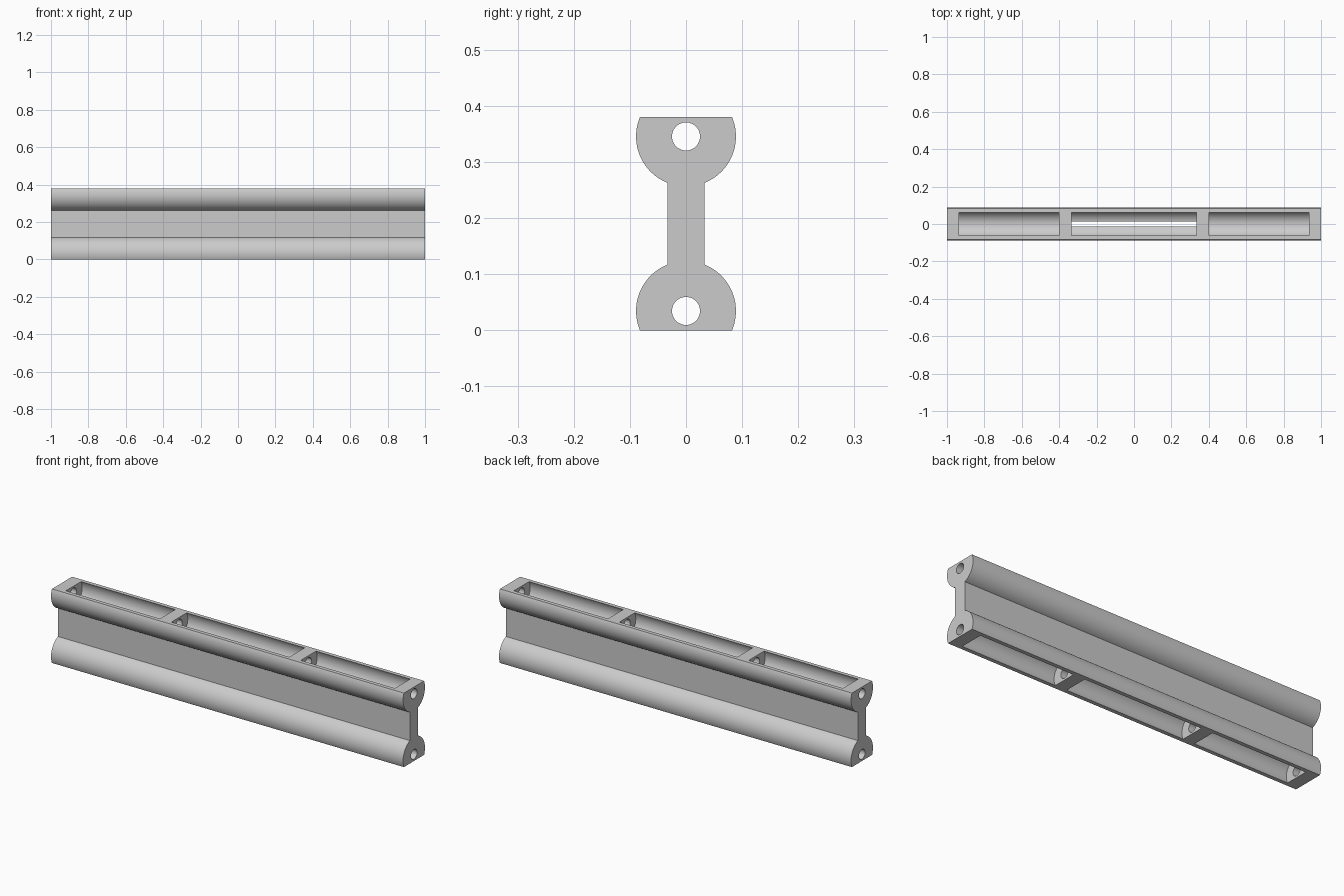
import bpy
import bmesh
from math import asin, cos, pi, radians, sin, sqrt

cube = bpy.data.objects.get("Cube")
if cube:
    bpy.data.objects.remove(cube, do_unlink=True)

HEIGHT = 0.38
RADIUS = 0.089        # round flange
AXIS = 0.0345         # flange axis distance from the outer flat
WEB = 0.033           # half thickness of the web
BORE = 0.025
POCKET = 0.071
SLOT = 0.014

grey = bpy.data.materials.new("grey")
grey.diffuse_color = (0.6, 0.6, 0.6, 1)
grey.use_nodes = True
grey.node_tree.nodes["Principled BSDF"].inputs["Base Color"].default_value = (0.6, 0.6, 0.6, 1)


def extrude_x(name, outline, x0, x1):
    """Solid prism from a (y, z) outline, running along x."""
    bm = bmesh.new()
    face = bm.faces.new([bm.verts.new((x0, y, z)) for y, z in outline])
    grown = bmesh.ops.extrude_face_region(bm, geom=[face])
    moved = [v for v in grown["geom"] if isinstance(v, bmesh.types.BMVert)]
    bmesh.ops.translate(bm, verts=moved, vec=(x1 - x0, 0, 0))
    bmesh.ops.recalc_face_normals(bm, faces=bm.faces[:])
    mesh = bpy.data.meshes.new(name)
    bm.to_mesh(mesh)
    bm.free()
    mesh.materials.append(grey)
    obj = bpy.data.objects.new(name, mesh)
    bpy.context.collection.objects.link(obj)
    return obj


def arc(radius, z, start, end, steps):
    angles = [start + (end - start) * i / steps for i in range(steps + 1)]
    return [(radius * cos(a), z + radius * sin(a)) for a in angles]


def circle(radius, z, steps):
    return arc(radius, z, 0, 2 * pi, steps)[:-1]


# Beam: two truncated round flanges joined by a flat web
low = -asin(AXIS / RADIUS)
high = pi / 2 - asin(WEB / RADIUS)
lower_right = arc(RADIUS, AXIS, low, high, 28)
upper_right = [(y, HEIGHT - z) for y, z in reversed(lower_right)]
right = lower_right + upper_right
left = [(-y, z) for y, z in reversed(right)]
beam = extrude_x("beam", right + left, -1, 1)

# Cutters: pockets, lengthwise bores and the slot through the middle
spans = [(-0.935, -0.4), (-0.335, 0.335), (0.4, 0.935)]
cutters = []
for z in (AXIS, HEIGHT - AXIS):
    for x0, x1 in spans:
        cutters.append(extrude_x("pocket_cutter", circle(POCKET, z, 64), x0, x1))
    cutters.append(extrude_x("bore_cutter", circle(BORE, z, 40), -1.1, 1.1))
slot = [(-SLOT, AXIS), (SLOT, AXIS), (SLOT, HEIGHT - AXIS), (-SLOT, HEIGHT - AXIS)]
cutters.append(extrude_x("slot_cutter", slot, *spans[1]))

bpy.ops.object.select_all(action="DESELECT")
beam.select_set(True)
bpy.context.view_layer.objects.active = beam
for cutter in cutters:
    cut = beam.modifiers.new("cut", "BOOLEAN")
    cut.operation = "DIFFERENCE"
    cut.solver = "EXACT"
    cut.object = cutter
    bpy.ops.object.modifier_apply(modifier=cut.name)
    bpy.data.objects.remove(cutter, do_unlink=True)

bpy.ops.object.shade_smooth_by_angle(angle=radians(30))
